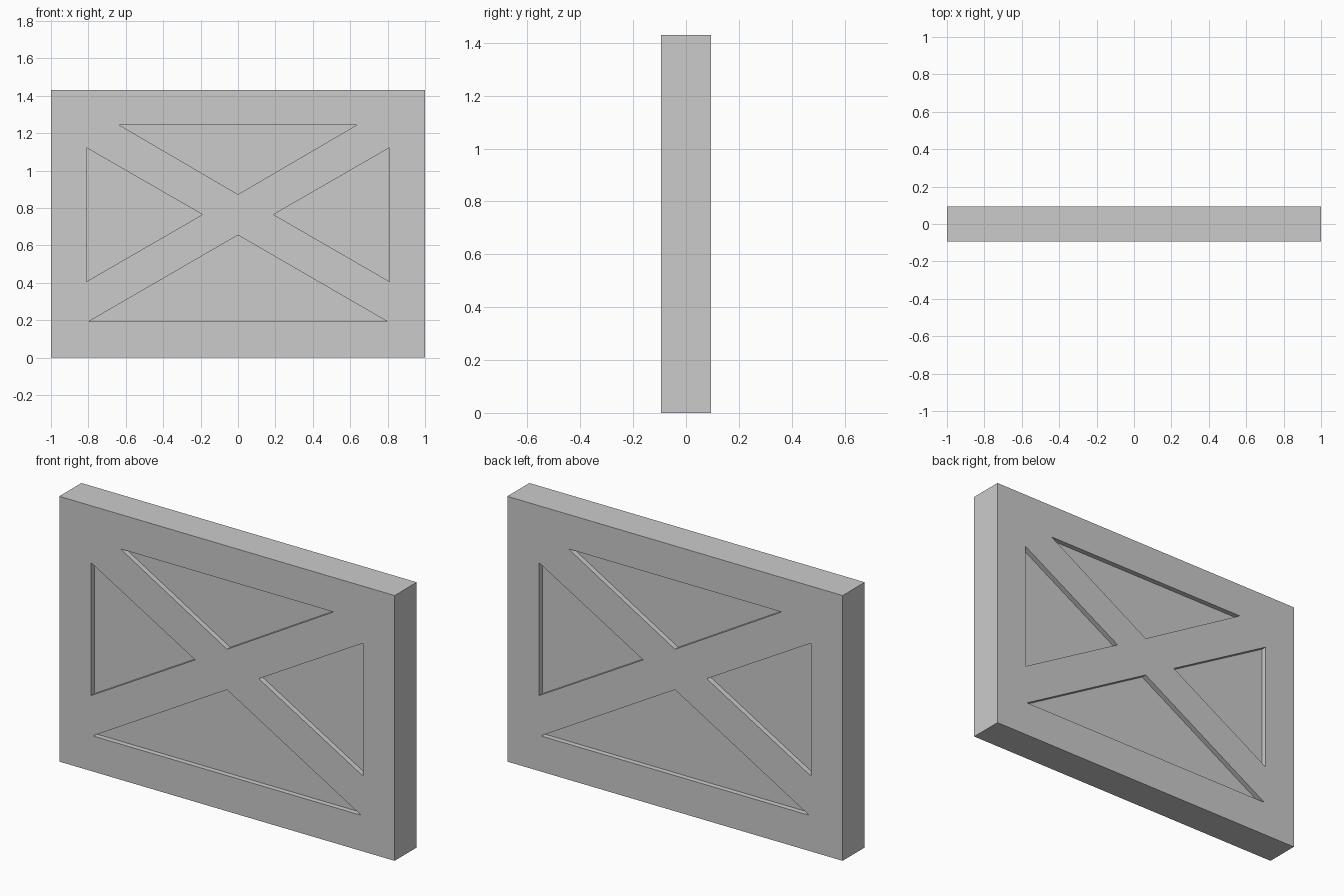
import bpy, bmesh

if "Cube" in bpy.data.objects:
    bpy.data.objects.remove(bpy.data.objects["Cube"])

W, H, T = 1.0, 1.43, 0.094   # half width, height, half thickness
DEPTH = 0.028                # depth of the recessed triangles

# Triangular recess outlines in the x-z plane
side = [(-0.81, 0.407), (-0.19, 0.765), (-0.81, 1.122)]
recesses = [
    [(-0.635, 1.244), (0, 0.873), (0.635, 1.244)],
    [(-0.8, 0.192), (0.8, 0.192), (0, 0.655)],
    side,
    [(-x, z) for x, z in side],
]


def add_prism(bm, outline, y0, y1):
    """Extrude an x-z outline from y0 to y1."""
    face = bm.faces.new([bm.verts.new((x, y0, z)) for x, z in outline])
    ext = bmesh.ops.extrude_face_region(bm, geom=[face])
    verts = [v for v in ext["geom"] if isinstance(v, bmesh.types.BMVert)]
    bmesh.ops.translate(bm, verts=verts, vec=(0, y1 - y0, 0))


def make_object(name, prisms):
    bm = bmesh.new()
    for outline, y0, y1 in prisms:
        add_prism(bm, outline, y0, y1)
    bmesh.ops.recalc_face_normals(bm, faces=bm.faces)
    mesh = bpy.data.meshes.new(name)
    bm.to_mesh(mesh)
    bm.free()
    obj = bpy.data.objects.new(name, mesh)
    bpy.context.collection.objects.link(obj)
    return obj


# Solid slab
slab = [(-W, 0), (W, 0), (W, H), (-W, H)]
panel = make_object("braced_panel", [(slab, -T, T)])

# Triangles sunk into both the front and the back, leaving frame and X brace
cutter = make_object("recess_cutter", [
    (tri, s * (T - DEPTH), s * (T + 0.1)) for tri in recesses for s in (-1, 1)])
cutter.hide_render = True
cutter.hide_set(True)

cut = panel.modifiers.new("recesses", "BOOLEAN")
cut.operation = "DIFFERENCE"
cut.solver = "EXACT"
cut.object = cutter
